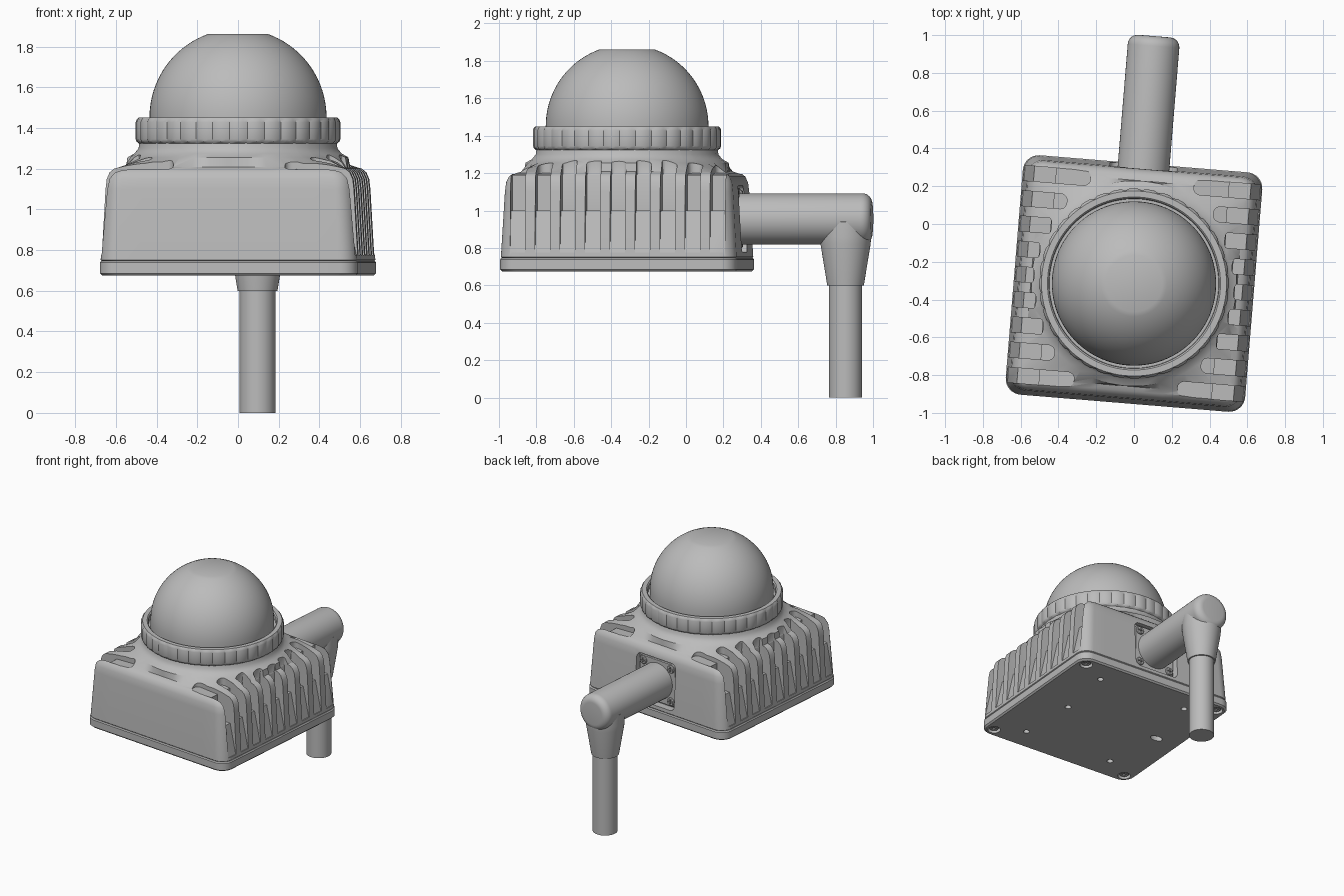
import bpy, bmesh, math
from mathutils import Matrix, Vector

cube = bpy.data.objects.get("Cube")
if cube:
    bpy.data.objects.remove(cube)

grey = bpy.data.materials.new("plain_grey")
grey.use_nodes = True
COLOUR = (0.5, 0.5, 0.5, 1)
grey.diffuse_color = COLOUR
grey.node_tree.nodes["Principled BSDF"].inputs["Base Color"].default_value = COLOUR

# The housing stands slightly turned and forward of the origin
PLACE = Matrix.Translation((0, -0.315, 0)) @ Matrix.Rotation(math.radians(-4.7), 4, 'Z')
TO_BACK = Matrix.Rotation(math.radians(-90), 4, 'X')    # local z becomes +y
DOWN = Matrix.Rotation(math.pi, 4, 'X')


def at(x, y, z, turn=Matrix()):
    return Matrix.Translation((x, y, z)) @ turn


def skin(bm, rings, matrix=Matrix()):
    """Join rings of points into a closed, capped tube."""
    loops = [[bm.verts.new(matrix @ Vector(p)) for p in ring] for ring in rings]
    for a, b in zip(loops, loops[1:]):
        for i in range(len(a)):
            j = (i + 1) % len(a)
            bm.faces.new((a[i], a[j], b[j], b[i]))
    bm.faces.new(loops[0][::-1])
    bm.faces.new(loops[-1])


def lathe(bm, profile, matrix=Matrix(), segs=48, notch=0):
    """Revolve (radius, z); notch sinks every fourth segment of the rim."""
    rings = []
    for r, z in profile:
        ring = []
        for k in range(segs):
            a = math.tau * k / segs
            rr = r - notch if r > 0.495 and k % 4 == 0 else r
            ring.append((rr * math.cos(a), rr * math.sin(a), z))
        rings.append(ring)
    skin(bm, rings, matrix)


def rounded_square(half, radius, z, corner=8, side=10):
    pts = []
    for q in range(4):
        turn = Matrix.Rotation(q * math.pi / 2, 3, 'Z')
        c = half - radius
        for k in range(corner + 1):
            a = math.pi / 2 * k / corner
            pts.append(turn @ Vector((c + radius * math.cos(a), c + radius * math.sin(a), z)))
        for k in range(1, side):
            pts.append(turn @ Vector((c - 2 * c * k / side, half, z)))
    return pts


def circle_like(ring, radius, z):
    return [(p.xy.normalized() * radius).to_3d() + Vector((0, 0, z)) for p in ring]


def box(bm, size, matrix):
    bmesh.ops.create_cube(bm, size=1, matrix=matrix @ Matrix.Diagonal((*size, 1)))


def finish(name, bm, cutter=None):
    """Make the object, carve it with the cutter mesh and shade it."""
    def to_object(title, work):
        bmesh.ops.recalc_face_normals(work, faces=work.faces)
        work.transform(PLACE)
        mesh = bpy.data.meshes.new(title)
        work.to_mesh(mesh)
        work.free()
        mesh.materials.append(grey)
        ob = bpy.data.objects.new(title, mesh)
        bpy.context.collection.objects.link(ob)
        return ob
    ob = to_object(name, bm)
    bpy.ops.object.select_all(action='DESELECT')
    bpy.context.view_layer.objects.active = ob
    ob.select_set(True)
    if cutter:
        tool = to_object(name + "_cutter", cutter)
        tool.hide_render = True
        mod = ob.modifiers.new("carve", 'BOOLEAN')
        mod.operation, mod.solver, mod.object = 'DIFFERENCE', 'EXACT', tool
        bpy.ops.object.modifier_apply(modifier=mod.name)
        bpy.data.objects.remove(tool)
    bpy.ops.object.shade_smooth_by_angle(angle=math.radians(32))
    return ob


# Housing: tapered rounded box that blends into a round neck
housing = bmesh.new()
walls = [(0.625, 0.745), (0.632, 0.752), (0.612, 1.1), (0.606, 1.15), (0.592, 1.182),
         (0.57, 1.2), (0.545, 1.208)]
rings = [rounded_square(h, 0.085, z) for h, z in walls]
necks = [(0.545, 1.255), (0.51, 1.275), (0.49, 1.3), (0.485, 1.34)]
rings += [circle_like(rings[-1], r, z) for r, z in necks]
skin(housing, rings)

# Cooling slots: nine per side, ending around the neck
slots = bmesh.new()
reach = [0.53, 0.51, 0.46, 0.39, 0.275]
WIDTH = 0.08
for side in (-1, 1):
    for i in range(-4, 5):
        inner = reach[abs(i)]
        wall = max(0.46, inner + 0.005)
        outline = [(0.7, 0.775), (0.625, 0.775), (0.575, 1.0), (wall, 1.0),
                   (wall, 1.19), (inner, 1.2), (inner, 1.4), (0.7, 1.4)]
        y = i * 0.134 - WIDTH / 2
        slot = bmesh.new()
        skin(slot, [[(side * x, y + d, z) for x, z in outline] for d in (0, WIDTH)])
        ends = [e for e in slot.edges
                if all(abs(abs(v.co.x) - inner) < 1e-4 for v in e.verts)
                and abs(e.verts[0].co.y - e.verts[1].co.y) < 1e-4]
        bmesh.ops.bevel(slot, geom=ends, offset=0.034, segments=5, affect='EDGES', profile=0.5)
        part = bpy.data.meshes.new("slot")
        slot.to_mesh(part)
        slot.free()
        slots.from_mesh(part)
        bpy.data.meshes.remove(part)

# Pocket for the cable socket
pocket = [rounded_square(0.178, 0.04, z, 5, 2) for z in (0.575, 0.7)]
skin(slots, pocket, at(0, 0, 0.955, TO_BACK))
finish("housing", housing, slots)

# Base plate with mounting holes
plate = bmesh.new()
skin(plate, [rounded_square(h, 0.085, z) for h, z in
             ((0.625, 0.675), (0.636, 0.686), (0.636, 0.738), (0.63, 0.746))])
holes = bmesh.new()
spots = [(sx * x, sy * y, r) for sx in (-1, 1) for sy in (-1, 1)
         for x, y, r in ((0.56, 0.56, 0.045), (0.36, 0.45, 0.022))] + [(0.32, 0, 0.022)]
for x, y, r in spots:
    lathe(holes, [(r, 0.6), (r, 0.71)], at(x, y, 0), 20)
oblong = Matrix.Diagonal((1.7, 1, 1, 1))
lathe(holes, [(0.028, 0.6), (0.028, 0.71)], at(-0.44, 0, 0) @ oblong, 20)
finish("base_plate", plate, holes)

# Grip ring with shallow notches
ring = bmesh.new()
lathe(ring, [(0.47, 1.318), (0.485, 1.322), (0.499, 1.333), (0.503, 1.345), (0.503, 1.428),
             (0.499, 1.44), (0.49, 1.45), (0.458, 1.45), (0.45, 1.442), (0.448, 1.41)],
      segs=144, notch=0.008)
finish("grip_ring", ring)

# Dome with a flat top
dome = bmesh.new()
R = 0.435
top = math.acos(0.15 / R)
lathe(dome, [(R, 1.38)] + [(R * math.cos(top * k / 20), 1.452 + R * math.sin(top * k / 20))
                           for k in range(21)], segs=96)
finish("dome", dome)

# Socket plate in the pocket
socket = bmesh.new()
skin(socket, [rounded_square(h, 0.035, z, 5, 2) for h, z in
              ((0.165, 0.56), (0.165, 0.592), (0.16, 0.598))], at(0, 0, 0.955, TO_BACK))
finish("socket_plate", socket)


# Cross-head screws
def screw(name, matrix, r):
    head, cross = bmesh.new(), bmesh.new()
    lathe(head, [(r, -0.02), (r, 0.006), (r * 0.85, 0.012)], matrix, 24)
    lathe(cross, [(r * 0.12, 0), (r * 0.12, 0.03)], matrix, 8)
    cross.clear()
    arm, half = r * 0.6, r * 0.14
    plus = [(arm, -half), (arm, half), (half, half), (half, arm), (-half, arm), (-half, half),
            (-arm, half), (-arm, -half), (-half, -half), (-half, -arm), (half, -arm), (half, -half)]
    skin(cross, [[(x, y, z) for x, y in plus] for z in (0, 0.03)], matrix)
    finish(name, head, cross)


for sx in (-1, 1):
    for sy in (-1, 1):
        screw("socket_screw", at(sx * 0.125, 0.598, 0.955 + sy * 0.125, TO_BACK), 0.03)
        screw("base_screw", at(sx * 0.56, sy * 0.56, 0.696, DOWN), 0.034)

# Cable elbow: horizontal barrel with a rounded end, then a tapered sleeve
barrel = bmesh.new()
bend = [(0.085 + 0.052 * math.cos(a), 1.262 + 0.052 * math.sin(a))
        for a in (math.pi / 12 * k for k in range(7))]
lathe(barrel, [(0.137, 0.58)] + bend, at(0, 0, 0.955, TO_BACK))
finish("elbow_barrel", barrel)

sleeve = bmesh.new()
lathe(sleeve, [(0.098, 0.6), (0.134, 0.82), (0.137, 0.86), (0.137, 0.94), (0.09, 1.0)],
      at(0, 1.172, 0))
finish("elbow_sleeve", sleeve)

cable = bmesh.new()
lathe(cable, [(0.088, 0), (0.088, 0.65)], at(0, 1.172, 0))
finish("cable", cable)
